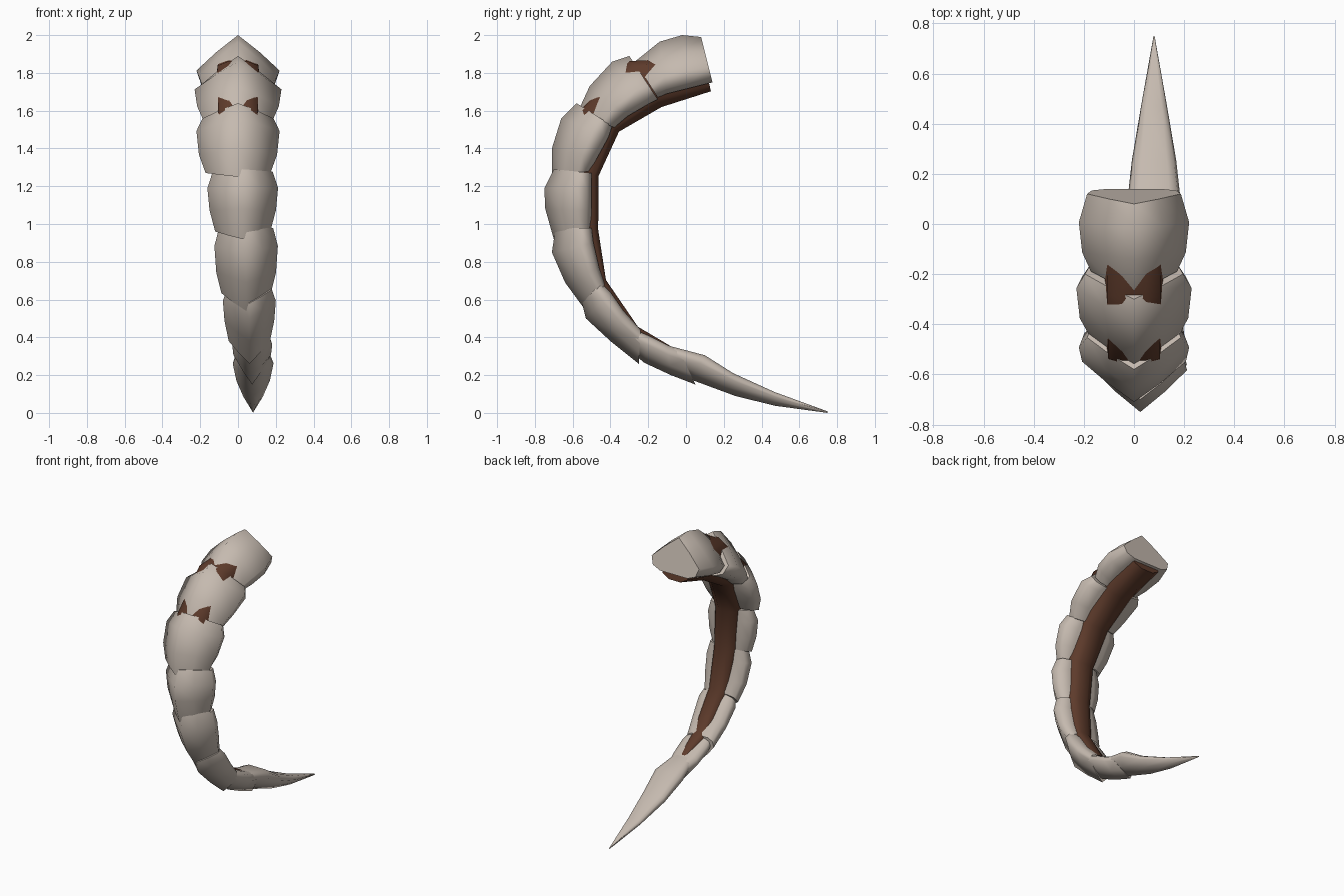
import bpy, bmesh
from mathutils import Vector

cube = bpy.data.objects.get("Cube")
if cube:
    bpy.data.objects.remove(cube, do_unlink=True)


def make_material(name, colour):
    mat = bpy.data.materials.new(name)
    mat.use_nodes = True
    mat.diffuse_color = colour
    bsdf = mat.node_tree.nodes["Principled BSDF"]
    bsdf.inputs["Base Color"].default_value = colour
    bsdf.inputs["Roughness"].default_value = 0.8
    return mat


bone = make_material("pale bone", (0.56, 0.49, 0.43, 1))
flesh = make_material("dark brown", (0.11, 0.043, 0.024, 1))

# Half cross-sections: (depth from outer ridge to inner side, share of half width)
PLATE_PROFILE = [(0, 0), (0.32, 0.52), (0.67, 1), (0.9, 0.9), (1, 0.58)]
CORE_PROFILE = [(0, 0.4), (0.1, 0.9), (0.5, 1), (0.85, 0.85), (1, 0.4)]
PLATE_TAPER = [0.85, 1, 0.94, 0.78]


def mirrored(profile):
    """Close a half cross-section by mirroring it across the ridge."""
    return profile + [(t, -w) for t, w in reversed(profile) if w]


def loft(name, rings, profile, mat):
    """Skin rings of (x, outer point, inner point, half width) and cap the ends."""
    bm = bmesh.new()
    section = mirrored(profile)
    loops = []
    for x, outer, inner, half in rings:
        loop = []
        for t, w in section:
            y, z = outer.lerp(inner, t)
            loop.append(bm.verts.new((x + w * half, y, z)))
        loops.append(loop)
    n = len(section)
    for a, b in zip(loops, loops[1:]):
        for i in range(n):
            j = (i + 1) % n
            bm.faces.new((a[i], a[j], b[j], b[i])).smooth = True
    # Flat caps with crisp rims
    for loop in (loops[0], loops[-1]):
        cap = bm.faces.new(loop)
        cap.smooth = False
        for edge in cap.edges:
            edge.smooth = False
    bmesh.ops.recalc_face_normals(bm, faces=bm.faces)
    mesh = bpy.data.meshes.new(name)
    bm.to_mesh(mesh)
    bm.free()
    mesh.materials.append(mat)
    obj = bpy.data.objects.new(name, mesh)
    bpy.context.collection.objects.link(obj)


core_rings = []


def plate(name, x, half, sink, spans, taper=PLATE_TAPER):
    """Build one armour plate and record where the soft core passes through it."""
    pairs = [(Vector(s[:2]), Vector(s[2:])) for s in spans]
    loft(name, [(x, o, i, half * k) for (o, i), k in zip(pairs, taper)],
         PLATE_PROFILE, bone)
    outer = pairs[0][0].lerp(pairs[1][0], 0.15)
    inner = pairs[0][1].lerp(pairs[1][1], 0.15)
    bulge = (inner - outer).normalized() * half * 0.2
    core_rings.append((x, outer.lerp(inner, sink), inner + bulge, half * 0.52))


# Armour plates from the root down; each span is outer (y, z), inner (y, z)
plate("root_plate", 0, 0.22, 0.45, [
    (0.08, 1.99, 0.14, 1.75), (-0.02, 2, 0.02, 1.72),
    (-0.14, 1.965, -0.1, 1.69), (-0.27, 1.86, -0.15, 1.67)])
plate("second_plate", 0, 0.23, 0.1, [
    (-0.3, 1.89, -0.15, 1.66), (-0.39, 1.86, -0.19, 1.64),
    (-0.51, 1.73, -0.31, 1.57), (-0.57, 1.6, -0.38, 1.51)])
plate("third_plate", 0, 0.22, 0.18, [
    (-0.58, 1.64, -0.39, 1.52), (-0.66, 1.56, -0.41, 1.46),
    (-0.71, 1.4, -0.47, 1.35), (-0.71, 1.25, -0.51, 1.28)])
plate("fourth_plate", 0.025, 0.187, 0.45, [
    (-0.7, 1.29, -0.5, 1.27), (-0.75, 1.19, -0.5, 1.19),
    (-0.745, 1.08, -0.5, 1.07), (-0.7, 0.92, -0.505, 0.98)])
plate("fifth_plate", 0.043, 0.168, 0.45, [
    (-0.69, 0.98, -0.5, 0.98), (-0.71, 0.85, -0.49, 0.9),
    (-0.64, 0.69, -0.46, 0.77), (-0.53, 0.54, -0.43, 0.68)])
plate("sixth_plate", 0.06, 0.14, 0.45, [
    (-0.55, 0.58, -0.45, 0.69), (-0.53, 0.5, -0.4, 0.64),
    (-0.4, 0.38, -0.33, 0.54), (-0.25, 0.26, -0.24, 0.44)])
plate("seventh_plate", 0.075, 0.106, 0.45, [
    (-0.3, 0.33, -0.27, 0.44), (-0.22, 0.265, -0.2, 0.41),
    (-0.08, 0.2, -0.1, 0.36), (0.05, 0.15, -0.04, 0.34)])

# Long pointed stinger at the end
plate("tip_spike", 0.08, 0.108, 0.5, [
    (-0.06, 0.23, -0.07, 0.35), (0.03, 0.175, 0.1, 0.305),
    (0.26, 0.09, 0.25, 0.21), (0.47, 0.038, 0.47, 0.11),
    (0.75, 0, 0.75, 0.008)], [0.7, 1, 0.82, 0.48, 0.02])

# Soft core threaded through the plates, showing along the inner side
x, outer, inner, half = core_rings.pop()
core_rings.append((x, outer, outer.lerp(inner, 0.6), half * 0.4))
loft("inner_core", core_rings, CORE_PROFILE, flesh)
